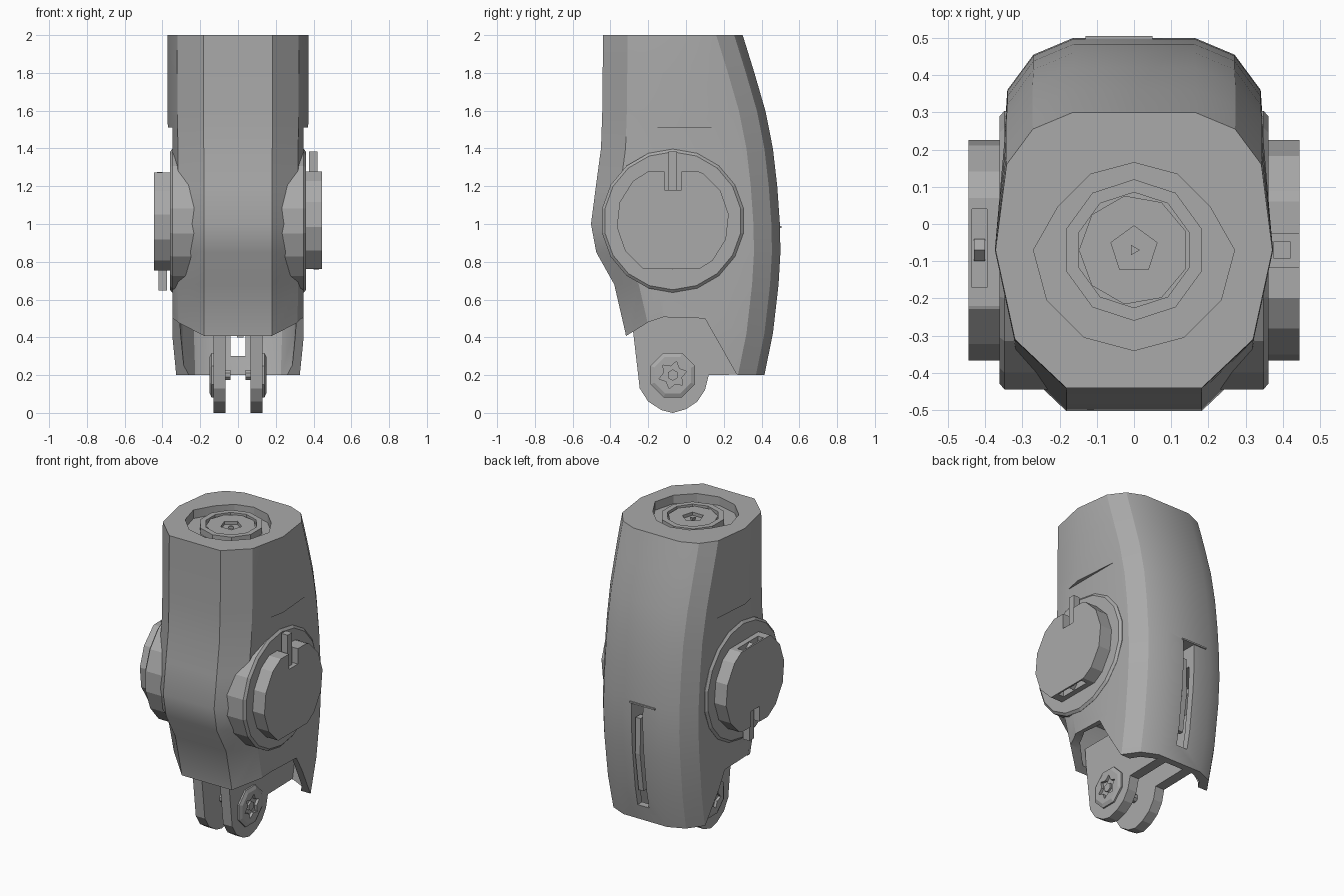
import bpy, bmesh, math
from mathutils import Vector

old = bpy.data.objects.get("Cube")
if old:
    bpy.data.objects.remove(old, do_unlink=True)

grey = bpy.data.materials.new("plain grey")
grey.use_nodes = True
COLOUR = (0.4, 0.4, 0.4, 1)
grey.diffuse_color = COLOUR
grey.node_tree.nodes["Principled BSDF"].inputs["Base Color"].default_value = COLOUR

CY, CZ = -0.07, 1.017          # axis shared by the side discs


def loft(name, rings):
    """Closed solid through a list of equal-length rings."""
    bm = bmesh.new()
    rows = [[bm.verts.new(p) for p in ring] for ring in rings]
    n = len(rows[0])
    for a, b in zip(rows, rows[1:]):
        for i in range(n):
            j = (i + 1) % n
            bm.faces.new((a[i], a[j], b[j], b[i]))
    bm.faces.new(rows[0])
    bm.faces.new(rows[-1])
    bmesh.ops.recalc_face_normals(bm, faces=bm.faces)
    mesh = bpy.data.meshes.new(name)
    bm.to_mesh(mesh)
    bm.free()
    ob = bpy.data.objects.new(name, mesh)
    bpy.context.collection.objects.link(ob)
    mesh.materials.append(grey)
    return ob


def slab(name, pts, a, b, s=1, turn=False):
    """Side outline (y, z) extruded from x=a to x=b; s=-1 mirrors, turn also flips z."""
    flip = s if turn else 1
    return loft(name, [[(s * x, y, CZ + flip * (z - CZ)) for y, z in pts] for x in (a, b)])


def column(name, pts, a, b):
    return loft(name, [[(x, y, z) for x, y in pts] for z in (a, b)])


def box(name, lo, hi, s=1, turn=False):
    pts = [(lo[1], lo[2]), (hi[1], lo[2]), (hi[1], hi[2]), (lo[1], hi[2])]
    return slab(name, pts, lo[0], hi[0], s, turn)


def ngon(n, r, cu, cv, inner=None, phase=0.5):
    """Regular outline; with inner given, radii alternate to make a star."""
    out = []
    for i in range(n):
        a = 2 * math.pi * (i + phase) / n
        k = inner if inner and i % 2 else r
        out.append((cu + k * math.cos(a), cv + k * math.sin(a)))
    return out


def cut(ob, *cutters):
    bpy.context.view_layer.objects.active = ob
    for c in cutters:
        c.hide_render = True
        mod = ob.modifiers.new("cut", "BOOLEAN")
        mod.operation, mod.solver, mod.object = "DIFFERENCE", "EXACT", c
        bpy.ops.object.modifier_apply(modifier=mod.name)
        bpy.data.objects.remove(c, do_unlink=True)


def smooth(ob, angle):
    bpy.ops.object.select_all(action="DESELECT")
    ob.select_set(True)
    bpy.context.view_layer.objects.active = ob
    bpy.ops.object.shade_smooth_by_angle(angle=math.radians(angle))


def section(z, front, back, w, t=0.0):
    """Rounded cross-section, inset by t."""
    f, b, w = front + t, back - t, w - t
    half = [(w * .49, f), (w * .86, f + .13), (w, CY), (w * .92, b - .14),
            (w * .73, b - .045), (w * .44, b)]
    return [(x, y, z) for x, y in half] + [(-x, y, z) for x, y in reversed(half)]


# Main housing: z, front y, back y, half width
LEVELS = [(.12, -.29, .39, .35), (.2, -.29, .415, .355), (.42, -.32, .46, .365),
          (.68, -.38, .49, .37), (.85, -.475, .5, .37), (1.0, -.503, .497, .37),
          (1.2, -.477, .483, .37), (1.4, -.45, .46, .37), (1.6, -.443, .42, .373),
          (1.8, -.441, .362, .374), (1.92, -.44, .325, .374), (2.0, -.44, .3, .372)]
housing = loft("housing", [section(*lv) for lv in LEVELS])

cavity = loft("cavity_cutter", [section(z, f, b, w, .045) for z, f, b, w in LEVELS[:5]])
lower_edge = slab("lower_edge_cutter", [(-.8, .39), (-.33, .4), (-.28, .43), (-.2, .48),
                  (-.12, .507), (.1, .5), (.27, .2), (.8, .2), (.8, -.3), (-.8, -.3)], -1, 1)
sides = [box("side_cutter", (.347, -.8, -.2), (.6, .8, 1.51), s) for s in (1, -1)]
back_slot = box("back_slot_cutter", (-.04, .36, .3), (.04, .7, .98))
socket_outline = [(r * math.cos(a), CY + r * math.sin(a)) for r, a in
                  [(.27 if 6 <= i <= 12 or i == 0 else .235, math.pi * i / 6) for i in range(12)]]
socket = column("socket_cutter", socket_outline, 1.945, 2.1)
cut(housing, cavity, lower_edge, *sides, back_slot, socket)
smooth(housing, 28)

# Socket rings in the top
ring = column("socket_ring", ngon(10, .19, 0, CY), 1.93, 1.985)
cut(ring, column("ring_cutter", ngon(10, .155, 0, CY), 1.955, 2.1))
hub = column("socket_hub", ngon(9, .148, 0, CY), 1.93, 1.975)
cut(hub, column("hub_cutter", ngon(5, .065, 0, CY, phase=.25), 1.955, 2.1))
column("socket_point", ngon(3, .016, 0, CY, phase=0), 1.94, 1.97)

# Back slot lip and inner fin
box("slot_lip", (-.13, .46, .98), (.05, .505, .99))
slab("slot_fin", [(.41, .4), (.44, .4), (.475, .65), (.47, .88), (.42, .88)], -.005, .03)

for s, side in ((1, "left"), (-1, "right")):
    # Side discs, the right one turned half round
    def disc_ring(x, r):
        return [(s * x, y, CZ + s * (z - CZ)) for y, z in ngon(18, r, CY, CZ)]
    loft(side + "_collar", [disc_ring(.2, .38), disc_ring(.348, .38), disc_ring(.361, .365)])
    knob = slab(side + "_knob", ngon(14, .298, CY, CZ, phase=.25), .3, .445, s, True)
    trims = [box("trim_cutter", (.2, -1, CZ + .262), (.6, 1, 2), s, True),
             box("trim_cutter", (.2, -1, 0), (.6, 1, CZ - .255), s, True)]
    notch = box("notch_cutter", (.361, CY - .045, 1.18), (.6, CY + .045, 1.6), s, True)
    recess = box("recess_cutter", (.395, -.17, .5), (.435, .04, .8), s, True)
    cut(knob, *trims, notch, recess)
    box(side + "_knob_pin", (.375, CY - .023, 1.17), (.42, CY + .023, 1.385), s, True)
    slab(side + "_recess_stud", ngon(4, .03, CY, .79, phase=0), .4, .43, s, True)

    # Hinge prongs under the housing
    slab(side + "_prong", [(-.29, .56), (-.28, .43), (-.245, .13), (-.2, .06), (-.13, .015),
         (-.07, .0), (0, .02), (.06, .06), (.1, .12), (.12, .2), (.4, .205), (.4, .56)],
         .065, .13, s)
    bolt = loft(side + "_bolt", [[(s * x, y, z) for y, z in ngon(8, r, CY, .2)]
                                 for x, r in ((.12, .128), (.14, .128), (.15, .105))])
    cut(bolt, slab("star_cutter", ngon(12, .075, CY, .2, inner=.048), .133, .3, s))
    slab(side + "_bolt_core", ngon(6, .03, CY, .2), .12, .145, s)
    slab(side + "_inner_stud", ngon(8, .028, CY, .2), .04, .07, s)
